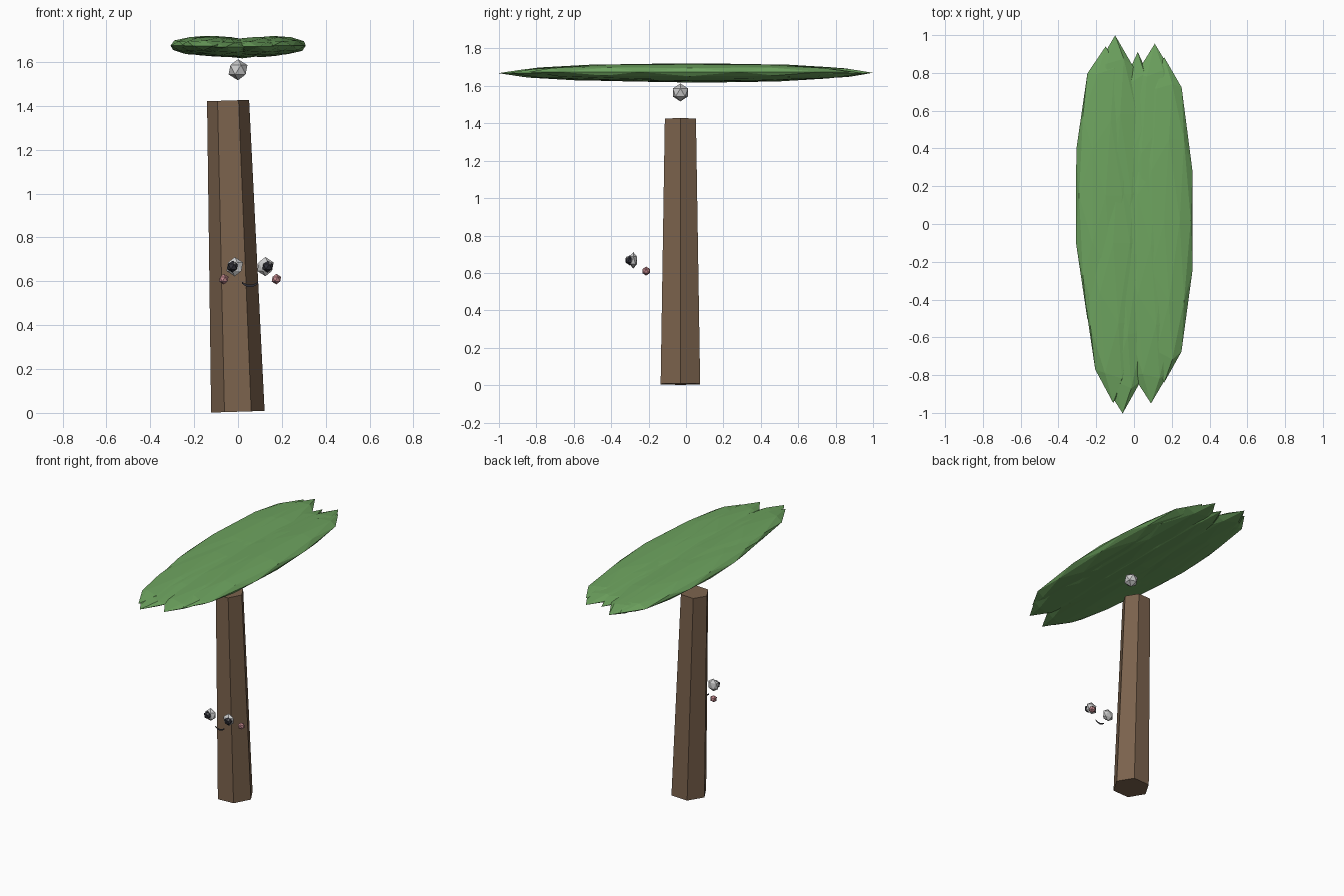
import bpy, math, random
from mathutils import Vector

if "Cube" in bpy.data.objects:
    bpy.data.objects.remove(bpy.data.objects["Cube"])

random.seed(4)


def material(name, rgb):
    m = bpy.data.materials.new(name)
    m.diffuse_color = (*rgb, 1)
    m.use_nodes = True
    m.node_tree.nodes["Principled BSDF"].inputs["Base Color"].default_value = m.diffuse_color
    return m


bark = material("bark", (0.20, 0.125, 0.075))
green = material("leaf_green", (0.155, 0.37, 0.115))
dark = material("dark", (0.03, 0.03, 0.04))
pink = material("pink", (0.55, 0.25, 0.27))


def ico(name, loc, scale, mat=None, sub=1, jitter=0.0):
    bpy.ops.mesh.primitive_ico_sphere_add(subdivisions=sub, radius=1, location=loc)
    ob = bpy.context.object
    ob.name = name
    ob.scale = scale
    if jitter:
        for v in ob.data.vertices:
            v.co *= 1 + random.uniform(-jitter, jitter)
    if mat:
        ob.data.materials.append(mat)
    return ob


# Leaning, tapered six-sided trunk
bpy.ops.mesh.primitive_cone_add(vertices=6, radius1=0.122, radius2=0.096, depth=1.42,
                                location=(-0.023, -0.03, 0.715),
                                rotation=(0, math.radians(-1.8), 0))
trunk = bpy.context.object
trunk.name = "trunk"
for v in trunk.data.vertices:          # corners point along x
    x, y, z = v.co
    v.co = Vector((y, -x, z))
trunk.data.materials.append(bark)

# Canopy of long overlapping flat leaves: x, y, z, half width, half length
leaves = [(-0.15, 0.15, 1.675, 0.165, 0.80),
          (-0.10, 0.16, 1.670, 0.165, 0.84),
          (0.02, 0.08, 1.662, 0.13, 0.83),
          (0.11, 0.11, 1.668, 0.165, 0.84),
          (0.16, 0.02, 1.675, 0.155, 0.86),
          (0.09, -0.11, 1.670, 0.165, 0.84),
          (-0.06, -0.16, 1.668, 0.165, 0.84),
          (-0.11, -0.10, 1.674, 0.165, 0.84)]
for i, (x, y, z, w, l) in enumerate(leaves):
    ico(f"leaf_{i + 1}", (x, y, z), (w, l, 0.045), green, sub=2, jitter=0.015)

# Small ball under the canopy
ico("crown_ball", (0, -0.03, 1.565), (0.048, 0.048, 0.048))

# Face, mirrored about its own centre line
cx = 0.055
for side, s in (("left", -1), ("right", 1)):
    ico(f"eye_{side}", (cx + s * 0.07, -0.282, 0.667), (0.042, 0.024, 0.044))
    ico(f"pupil_{side}", (cx + s * 0.08, -0.300, 0.667), (0.027, 0.027, 0.027), dark)
    ico(f"glint_{side}", (cx + s * 0.08 + 0.01, -0.314, 0.681), (0.008, 0.008, 0.008))
    ico(f"cheek_{side}", (cx + s * 0.12, -0.213, 0.61), (0.024, 0.024, 0.024), pink)

# Flat curved smile
n = 8
verts = []
for i in range(n + 1):
    t = -1 + 2 * i / n
    low = 0.573 + 0.016 * t * t
    thick = 0.012 - 0.003 * t * t
    verts += [(cx + 0.036 * t, -0.282, low), (cx + 0.036 * t, -0.282, low + thick)]
faces = [(2 * i, 2 * i + 2, 2 * i + 3, 2 * i + 1) for i in range(n)]
mesh = bpy.data.meshes.new("mouth")
mesh.from_pydata(verts, [], faces)
mesh.materials.append(dark)
bpy.context.collection.objects.link(bpy.data.objects.new("mouth", mesh))
